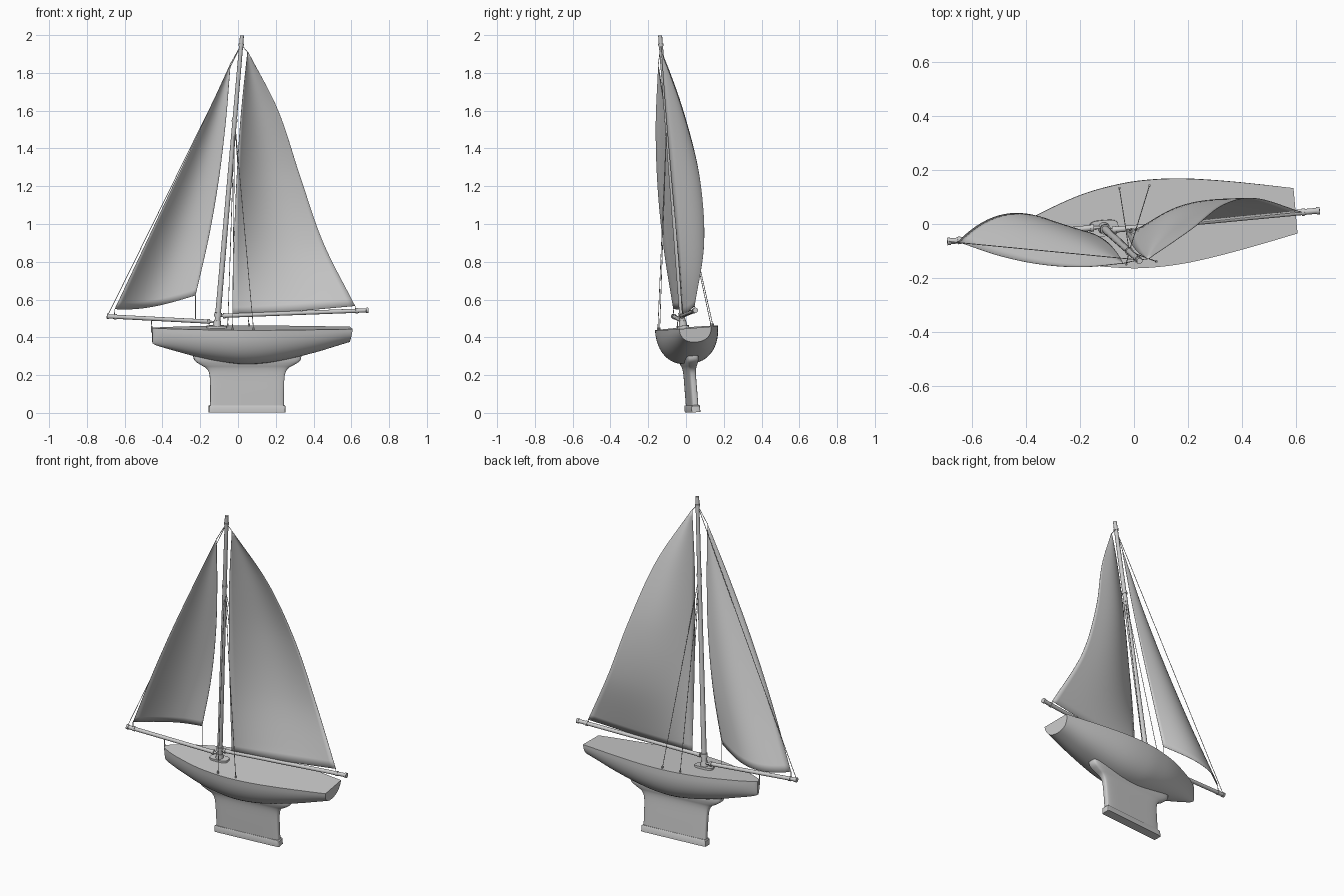
import bpy, bmesh, math
from mathutils import Vector, Matrix

if "Cube" in bpy.data.objects:
    bpy.data.objects.remove(bpy.data.objects["Cube"])

# Boat frame: yawed and heeled, origin at the middle of the deck
BOAT = (Matrix.Translation((0.05, 0.0, 0.45)) @ Matrix.Rotation(math.radians(5.1), 4, 'Z')
        @ Matrix.Rotation(math.radians(4.5), 4, 'X'))


def finish(name, bm, angle=35):
    bmesh.ops.recalc_face_normals(bm, faces=bm.faces)
    me = bpy.data.meshes.new(name)
    bm.to_mesh(me)
    bm.free()
    ob = bpy.data.objects.new(name, me)
    bpy.context.collection.objects.link(ob)
    bpy.ops.object.select_all(action='DESELECT')
    ob.select_set(True)
    bpy.context.view_layer.objects.active = ob
    bpy.ops.object.shade_smooth_by_angle(angle=math.radians(angle))
    return ob


def spline(pts, t):
    """Point on a smooth curve through pts, t from 0 to 1."""
    n = len(pts) - 1
    i = min(int(t * n), n - 1)
    f = t * n - i
    p1, p2 = Vector(pts[i]), Vector(pts[i + 1])
    p0 = Vector(pts[i - 1]) if i > 0 else 2 * p1 - p2
    p3 = Vector(pts[i + 2]) if i + 2 <= n else 2 * p2 - p1
    return 0.5 * (2 * p1 + (p2 - p0) * f + (2 * p0 - 5 * p1 + 4 * p2 - p3) * f * f
                  + (3 * p1 - p0 - 3 * p2 + p3) * f ** 3)


def loft(name, rings, matrix):
    bm = bmesh.new()
    rows = [[bm.verts.new(matrix @ Vector(p)) for p in r] for r in rings]
    n = len(rows[0])
    for a, b in zip(rows, rows[1:]):
        for j in range(n):
            k = (j + 1) % n
            bm.faces.new((a[j], a[k], b[k], b[j]))
    bm.faces.new(rows[0])
    bm.faces.new(rows[-1])
    return finish(name, bm)


def rod(name, a, b, r1, r2=None, sides=16):
    a, b = Vector(a), Vector(b)
    d = b - a
    bm = bmesh.new()
    m = Matrix.Translation((a + b) / 2) @ d.to_track_quat('Z', 'Y').to_matrix().to_4x4()
    bmesh.ops.create_cone(bm, cap_ends=True, segments=sides, radius1=r1,
                          radius2=r1 if r2 is None else r2, depth=d.length, matrix=m)
    return finish(name, bm)


def band(name, a, b, t, length, r):
    a, b = Vector(a), Vector(b)
    c, d = a.lerp(b, t), (b - a).normalized() * length / 2
    rod(name, c - d, c + d, r)


def wire(name, a, b, r=0.0018):
    rod(name, a, b, r, sides=6)


def spow(v, e):
    return math.copysign(abs(v) ** e, v)


# Hull: stations of (position, half width, depth)
stations = [(-0.505, 0.012, 0.08), (-0.485, 0.028, 0.092), (-0.41, 0.068, 0.115),
            (-0.25, 0.126, 0.158), (-0.12, 0.153, 0.182), (0.0, 0.163, 0.192),
            (0.15, 0.156, 0.178), (0.35, 0.125, 0.132), (0.54, 0.085, 0.075)]
hull_rings = []
for i in range(41):
    u, w, d = spline(stations, i / 40)
    ring = []
    for j in range(25):
        a = math.pi * j / 24
        z = -d * max(math.sin(a), 0.0) ** 0.9
        rake = 0.012 * (1 + z / 0.08) * max(0, i - 36) / 4   # slanted transom
        ring.append((u + rake, w * spow(math.cos(a), 0.85), z))
    hull_rings.append(ring)
loft("hull", hull_rings, BOAT)


# Keel fin with flared root, standing on a slab foot
def slab_ring(z, hl, ht, e, n=48):
    return [(hl * spow(math.cos(2 * math.pi * k / n), e),
             ht * spow(math.sin(2 * math.pi * k / n), e), z) for k in range(n)]


fin = [(-0.42, 0.196, 0.02), (-0.33, 0.196, 0.02), (-0.25, 0.2, 0.02), (-0.215, 0.217, 0.023),
       (-0.195, 0.25, 0.029), (-0.175, 0.278, 0.034), (-0.15, 0.287, 0.036), (-0.1, 0.287, 0.036)]
loft("keel_fin", [slab_ring(*spline(fin, i / 28), 0.35) for i in range(29)], BOAT)
loft("keel_foot", [slab_ring(z, h, t, 0.12) for z, h, t in
                   [(-0.448, 0.203, 0.025), (-0.415, 0.203, 0.025), (-0.41, 0.198, 0.022)]], BOAT)

# Mast with bands, foot plate and gooseneck
mast_a, mast_b = Vector((-0.112, -0.015, 0.45)), Vector((0.021, -0.137, 1.998))
rod("mast", mast_a, mast_b, 0.015, 0.0105)
band("mast_top_band", mast_a, mast_b, 0.968, 0.012, 0.014)
band("mast_shroud_band", mast_a, mast_b, 0.71, 0.015, 0.0155)
band("mast_lower_band", mast_a, mast_b, 0.045, 0.022, 0.02)
foot = BOAT.inverted() @ mast_a
loft("mast_plate", [slab_ring(z, 0.055, 0.03, 0.6, 24) for z in (0, 0.012)],
     BOAT @ Matrix.Translation((foot.x, foot.y, 0)))
rod("mast_collar", mast_a, mast_a.lerp(mast_b, 0.025), 0.024, 0.018)

# Booms with end bands
boom_a, boom_b = (-0.08, -0.022, 0.514), (0.69, 0.05, 0.543)
jib_a, jib_b = (-0.15, -0.014, 0.483), (-0.692, -0.065, 0.511)
rod("main_boom", boom_a, boom_b, 0.011)
rod("jib_boom", jib_a, jib_b, 0.011)
for nm, a, b in (("main", boom_a, boom_b), ("jib", jib_a, jib_b)):
    for k, t in enumerate((0.01, 0.92, 0.992)):
        band(f"{nm}_boom_band_{k}", a, b, t, 0.012, 0.014)
rod("gooseneck", (-0.105, -0.02, 0.512), boom_a, 0.006)
rod("jib_boom_pivot", jib_a, (-0.11, -0.012, 0.478), 0.006)


# Sails: surface between luff and leech with a belly towards +y
def sail(name, luff, leech, belly, sag=0.0, rows=36, cols=20):
    bm = bmesh.new()
    grid = []
    for i in range(rows + 1):
        s = i / rows
        a, b = spline(luff, s), spline(leech, s)
        row = []
        for j in range(cols + 1):
            t = j / cols
            p = a.lerp(b, t)
            full = math.sin(math.pi * t ** 0.85)
            p.y += belly(s) * full
            p.z -= sag * (1 - s) ** 4 * full
            row.append(bm.verts.new(p))
        grid.append(row)
    for r0, r1 in zip(grid, grid[1:]):
        for j in range(cols):
            bm.faces.new((r0[j], r0[j + 1], r1[j + 1], r1[j]))
    ob = finish(name, bm)
    mod = ob.modifiers.new("thickness", 'SOLIDIFY')
    mod.thickness = 0.002
    mod.offset = 0


main_luff = [(-0.027, -0.02, 0.52), (-0.022, -0.045, 0.87), (-0.008, -0.075, 1.22),
             (0.015, -0.105, 1.57), (0.05, -0.13, 1.912)]
main_leech = [(0.62, 0.045, 0.566), (0.452, 0.095, 0.9), (0.33, 0.07, 1.25),
              (0.213, -0.02, 1.6), (0.054, -0.13, 1.91)]
sail("mainsail", main_luff, main_leech,
     lambda s: 0.06 * max(0, math.sin(math.pi * s)) ** 0.8, 0.005)

jib_luff = [(-0.652, -0.067, 0.55), (-0.5, -0.118, 0.872), (-0.347, -0.15, 1.195),
            (-0.193, -0.16, 1.517), (-0.043, -0.147, 1.842)]
jib_leech = [(-0.225, -0.02, 0.622), (-0.155, -0.035, 0.927), (-0.102, -0.065, 1.232),
             (-0.065, -0.105, 1.537), (-0.04, -0.147, 1.84)]
sail("jib", jib_luff, jib_leech, lambda s: 0.085 * (1 - s) ** 0.8, 0.022)

# Rigging wires
top = mast_a.lerp(mast_b, 0.968)
hounds = mast_a.lerp(mast_b, 0.71)
wire("forestay", top, jib_b)
wire("jib_halyard", top, jib_luff[-1])
wire("main_halyard", top, main_luff[-1])
wire("jib_tack_line", jib_luff[0], (-0.655, -0.063, 0.51))
wire("jib_clew_line", jib_leech[0], (-0.225, -0.02, 0.488))
wire("main_clew_line", main_leech[0], (0.62, 0.043, 0.541))
for k, u in enumerate((-0.092, 0.02)):
    for side, v in (("left", 0.142), ("right", -0.142)):
        p = BOAT @ Vector((u, v, 0))
        wire(f"shroud_{side}_{k}", hounds, p)
        rod(f"shroud_eye_{side}_{k}", p, p + Vector((0, 0, 0.012)), 0.005, sides=8)

# Bow fitting holding the jib boom
bow = BOAT @ Vector((-0.508, 0, 0))
rod("bow_eye", bow - Vector((0, 0, 0.025)), bow + Vector((0, 0, 0.01)), 0.004, sides=8)
wire("bow_line", bow, Vector(jib_a).lerp(Vector(jib_b), 0.57), 0.0025)
